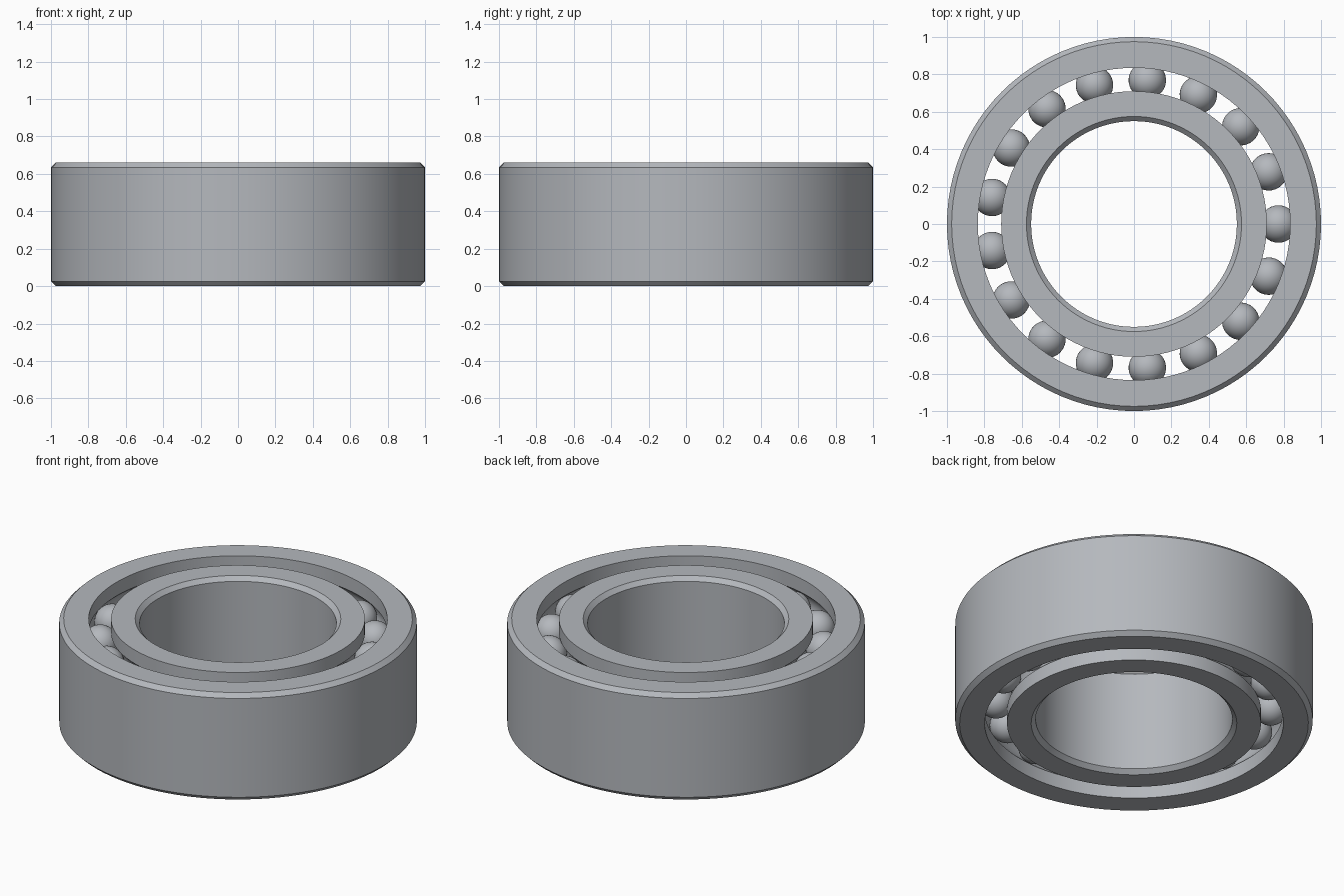
import bpy, bmesh, math
from mathutils import Matrix, Vector

cube = bpy.data.objects.get("Cube")
if cube:
    bpy.data.objects.remove(cube)

HEIGHT = 0.66
CHAMFER = 0.025
PITCH = 0.772          # radius of the circle of ball centres
BALL = 0.1
ROWS = (0.165, 0.495)  # heights of the two ball rows
COUNT = 17
SEGMENTS = 96

steel = bpy.data.materials.new("brushed_steel")
steel.use_nodes = True
steel.diffuse_color = (0.46, 0.48, 0.51, 1)
steel.node_tree.nodes["Principled BSDF"].inputs["Base Color"].default_value = steel.diffuse_color


def finish(name, bm, smooth_angle):
    bmesh.ops.recalc_face_normals(bm, faces=bm.faces)
    mesh = bpy.data.meshes.new(name)
    bm.to_mesh(mesh)
    bm.free()
    mesh.materials.append(steel)
    obj = bpy.data.objects.new(name, mesh)
    bpy.context.collection.objects.link(obj)
    bpy.ops.object.select_all(action='DESELECT')
    obj.select_set(True)
    bpy.context.view_layer.objects.active = obj
    bpy.ops.object.shade_smooth_by_angle(angle=math.radians(smooth_angle))
    return obj


def race_profile(plain, race):
    """Closed (radius, z) loop: chamfered plain side, grooved race side."""
    inward = 1 if race > plain else -1
    points = [(race, 0), (plain + inward * CHAMFER, 0), (plain, CHAMFER),
              (plain, HEIGHT - CHAMFER), (plain + inward * CHAMFER, HEIGHT), (race, HEIGHT)]
    # Ball grooves, from the top row down
    groove = BALL + 0.002
    half = math.acos(abs(race - PITCH) / groove)
    side = 1 if race > PITCH else -1
    for z in reversed(ROWS):
        for i in range(13):
            a = half * (1 - i / 6)
            points.append((PITCH + side * groove * math.cos(a), z + groove * math.sin(a)))
    return points


def ring(name, plain, race):
    bm = bmesh.new()
    verts = [bm.verts.new((r, 0, z)) for r, z in race_profile(plain, race)]
    edges = [bm.edges.new((verts[i - 1], verts[i])) for i in range(len(verts))]
    bmesh.ops.spin(bm, geom=verts + edges, cent=(0, 0, 0), axis=(0, 0, 1),
                   angle=math.tau, steps=SEGMENTS, use_merge=True)
    bmesh.ops.remove_doubles(bm, verts=bm.verts, dist=1e-5)
    return finish(name, bm, 30)


ring("outer_ring", 1.0, 0.835)
ring("inner_ring", 0.55, 0.71)

# Two aligned rows of balls
for label, z in zip(("lower", "upper"), ROWS):
    bm = bmesh.new()
    for i in range(COUNT):
        place = Matrix.Rotation(math.tau * i / COUNT, 4, 'Z') @ Matrix.Translation((PITCH, 0, z))
        bmesh.ops.create_uvsphere(bm, u_segments=32, v_segments=20, radius=BALL, matrix=place)
    finish(label + "_balls", bm, 40)
